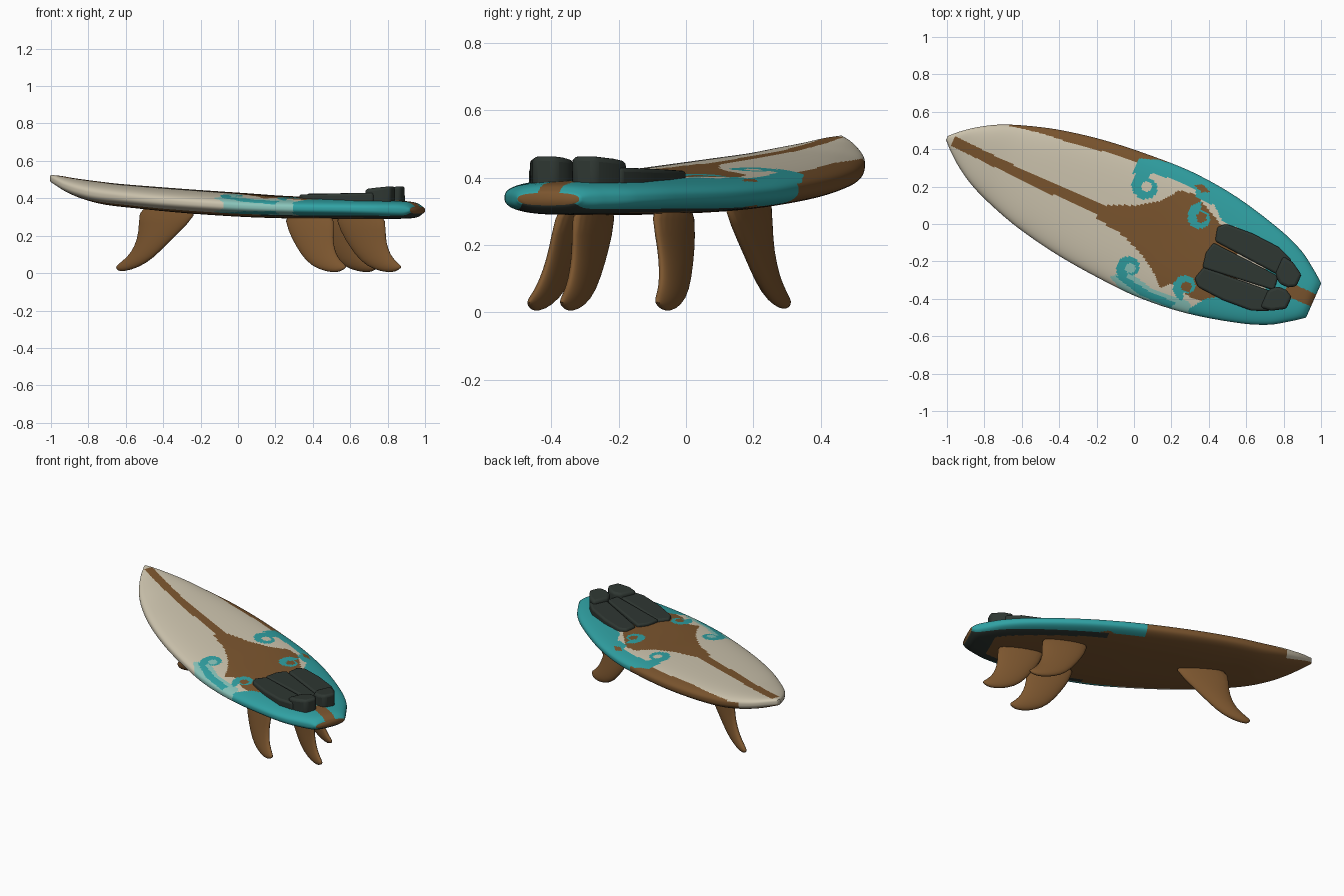
import bpy, bmesh, math
from mathutils import Vector

if "Cube" in bpy.data.objects:
    bpy.data.objects.remove(bpy.data.objects["Cube"])

AXIS = Vector((0.914, -0.405))      # nose to tail
SIDE = Vector((0.405, 0.914))       # towards the back rail
NOSE = Vector((-1.0, 0.46))


def place(u, v, z):
    p = NOSE + AXIS * u + SIDE * v
    return Vector((p.x, p.y, z))


def material(name, rgb):
    m = bpy.data.materials.new(name)
    m.use_nodes = True
    m.diffuse_color = (*rgb, 1)
    m.node_tree.nodes["Principled BSDF"].inputs["Base Color"].default_value = (*rgb, 1)
    return m


CREAM, BROWN, TEAL, PALE, DARK = range(5)
MATS = [material("cream", (0.62, 0.56, 0.43)), material("wood_brown", (0.2, 0.092, 0.028)),
        material("teal", (0.03, 0.36, 0.37)), material("pale_teal", (0.25, 0.55, 0.49)),
        material("charcoal_green", (0.028, 0.038, 0.032))]


def finish(bm, name, mats, angle=60):
    bmesh.ops.recalc_face_normals(bm, faces=bm.faces)
    mesh = bpy.data.meshes.new(name)
    bm.to_mesh(mesh)
    bm.free()
    for m in mats:
        mesh.materials.append(m)
    ob = bpy.data.objects.new(name, mesh)
    bpy.context.collection.objects.link(ob)
    bpy.ops.object.select_all(action="DESELECT")
    ob.select_set(True)
    bpy.context.view_layer.objects.active = ob
    bpy.ops.object.shade_smooth_by_angle(angle=math.radians(angle))
    return ob


def loft(bm, rings, paint=None):
    rows = [[bm.verts.new(p) for p in ring] for ring in rings]
    n = len(rows[0])
    for i in range(len(rows) - 1):
        for j in range(n):
            k = (j + 1) % n
            f = bm.faces.new((rows[i][j], rows[i][k], rows[i + 1][k], rows[i + 1][j]))
            if paint:
                f.material_index = paint(i, j)
    for row, i in ((rows[0], 0), (rows[-1], len(rows) - 2)):
        f = bm.faces.new(row)
        if paint:
            f.material_index = paint(i, 0)


# Board stations: distance from nose, half width, underside, deck
STATIONS = [(0, .012, .487, .525), (.05, .06, .462, .52), (.12, .115, .43, .508),
            (.22, .175, .395, .495), (.35, .228, .365, .48), (.54, .285, .345, .465),
            (.8, .333, .322, .447), (1.1, .36, .303, .428), (1.3, .364, .295, .415),
            (1.55, .338, .29, .405), (1.83, .272, .29, .397), (1.98, .215, .29, .39),
            (2.08, .15, .292, .383), (2.12, .12, .298, .374), (2.145, .1, .318, .355)]


def slope(i, c):
    a, b = STATIONS[max(i - 1, 0)], STATIONS[min(i + 1, len(STATIONS) - 1)]
    return (b[c] - a[c]) / (b[0] - a[0])


def station(u):
    i = 0
    while i < len(STATIONS) - 2 and u > STATIONS[i + 1][0]:
        i += 1
    a, b = STATIONS[i], STATIONS[i + 1]
    d = b[0] - a[0]
    t = (u - a[0]) / d
    h = t * t * (3 - 2 * t)
    return [a[c] + (b[c] - a[c]) * h + d * t * (1 - t) *
            (slope(i, c) * (1 - t) - slope(i + 1, c) * t) for c in (1, 2, 3)]


# Painted shapes on the deck
BROWN_PATCH = [(-.2, .1), (.03, .1), (.16, .13), (.24, .18), (.33, .16), (.42, .05), (.55, -.1),
               (.55, -.3), (.4, -.42), (.3, -.39), (.2, -.32), (.14, -.34), (.1, -.25),
               (.03, -.15), (-.06, -.06), (-.2, .03)]
TAIL_PAINT = [(.33, .3), (1.2, -.2), (.9, -.7), (.25, -.6), (.3, -.45), (.38, -.4),
              (.7, -.36), (.7, -.1), (.47, .02), (.43, .1), (.33, .14)]
TOP_WAVE = [(-.01, .27), (.03, .35), (.17, .34), (.36, .27), (.4, .14), (.3, .2), (.17, .25), (.06, .28)]
LOW_WAVE = [(-.13, -.28), (-.03, -.25), (.1, -.35), (.3, -.42), (.34, -.6), (.05, -.5)]
LOW_STREAK = [(-.1, -.28), (-.05, -.28), (.08, -.36), (.22, -.42), (.2, -.45), (.03, -.38)]
BLOB = [(.32, .21), (.37, .21), (.41, .17), (.36, .17)]
# Curls: centre, radius, start angle, turning direction, eye colour
CURLS = [(.07, .2, .1, 1.3, 1, CREAM), (.36, .035, .085, 1.6, 1, BROWN),
         (-.02, -.235, .085, -1.9, -1, PALE), (.28, -.335, .08, -1.9, -1, BROWN)]


def inside(poly, x, y):
    hit = False
    for (ax, ay), (bx, by) in zip(poly, poly[1:] + poly[:1]):
        if (ay > y) != (by > y) and x < ax + (y - ay) * (bx - ax) / (by - ay):
            hit = not hit
    return hit


def deck_colour(u, v, w, x, y):
    for cx, cy, radius, start, turn, eye in CURLS:
        r = math.hypot(x - cx, y - cy)
        a = (turn * (math.atan2(y - cy, x - cx) - start)) % math.tau / math.tau
        if r < .028:
            return eye
        if r < radius * (1 - .6 * a):
            return TEAL
    if u > 1.98 and abs(v) < .036:
        return BROWN
    if inside(BLOB, x, y):
        return BROWN
    if inside(TAIL_PAINT, x, y) or inside(TOP_WAVE, x, y) or inside(LOW_STREAK, x, y):
        return TEAL
    if inside(LOW_WAVE, x, y):
        return PALE
    if inside(BROWN_PATCH, x, y) or (.035 < u < 1.05 and abs(v + .02 * min(u * 2, 1)) < .028):
        return BROWN
    if .28 < u < 1.13 and v > w - .06 * min(1, (u - .22) * 2.5):
        return BROWN
    return CREAM


# Board
ROWS, SEGS = 240, 180
LENGTH = STATIONS[-1][0]


def section(u, j):
    w, low, high = station(u)
    t = math.tau * j / SEGS
    s = math.sin(t)
    rise = max(0, 1 - abs(s) ** 2.6) ** (1 / 2.6) * math.copysign(1, math.cos(t))
    return w * s, (low + high) / 2 + (high - low) / 2 * rise, w, rise


def board_paint(i, j):
    u = LENGTH * (i + .5) / ROWS
    v, z, w, rise = section(u, j + .5)
    if rise < -.68:
        return DARK if u > 2.0 or (u > 1.35 and abs(v) > w - .1) else BROWN
    if rise < .3 and v > 0 and .2 < u < 1.13:
        return BROWN
    p = place(u, v, z)
    return deck_colour(u, v, w, p.x, p.y)


bm = bmesh.new()
loft(bm, [[place(u, *section(u, j)[:2]) for j in range(SEGS)]
          for u in (LENGTH * i / ROWS for i in range(ROWS + 1))], board_paint)
finish(bm, "board", MATS)

# Fins: matching leading and trailing edge points
NOSE_FIN = [((-.02, .36), (.36, .38)), ((.07, .26), (.355, .26)), ((.18, .165), (.365, .18)),
            ((.27, .08), (.4, .11)), ((.355, .03), (.445, .07)), ((.44, .008), (.48, .045)),
            ((.48, .012), (.492, .032))]
TAIL_FIN = [((-.02, .34), (.3, .34)), ((.035, .22), (.298, .22)), ((.08, .15), (.303, .16)),
            ((.15, .06), (.325, .1)), ((.23, .018), (.355, .065)), ((.31, .002), (.385, .042)),
            ((.36, .008), (.392, .03))]


def fin(name, pairs, u0, v0, direction, lean):
    rings = []
    for i, (lead, trail) in enumerate(pairs):
        thick = (.03, .029, .028, .026, .023, .018, .008)[i]
        ring = []
        for k in range(20):
            a = math.tau * k / 20
            f = .5 - .5 * math.cos(a)
            s = lead[0] + (trail[0] - lead[0]) * f
            z = lead[1] + (trail[1] - lead[1]) * f
            ring.append(place(u0 + direction * s, v0 + lean * (.32 - z) + thick * math.sin(a), z))
        rings.append(ring)
    bm = bmesh.new()
    loft(bm, rings)
    ob = finish(bm, name, [MATS[BROWN]], 80)
    sub = ob.modifiers.new("smooth", "SUBSURF")
    sub.levels = sub.render_levels = 1


fin("nose_fin", NOSE_FIN, .87, 0, -1, 0)
fin("tail_fin", TAIL_FIN, 1.66, 0, 1, 0)
fin("left_side_fin", TAIL_FIN, 1.43, .15, 1, .2)
fin("right_side_fin", TAIL_FIN, 1.43, -.15, 1, -.2)


# Grip pad pieces
def pad(name, outline, low, front, rear, bevel):
    us = [u for u, v in outline]
    bm = bmesh.new()
    rings = []
    for top in (False, True):
        rings.append([place(u, v, front + (rear - front) * (u - min(us)) / (max(us) - min(us))
                            if top else low) for u, v in outline])
    loft(bm, rings)
    ob = finish(bm, name, [MATS[DARK]], 50)
    b = ob.modifiers.new("round", "BEVEL")
    b.width, b.segments, b.limit_method = bevel, 3, "ANGLE"


pad("centre_grip", [(1.53, -.08), (1.515, 0), (1.53, .065), (1.92, .042), (1.93, -.036)],
    .37, .424, .43, .01)
for name, s in (("left", 1), ("right", -1)):
    pad(name + "_grip", [(1.535, s * .076), (1.515, s * .15), (1.55, s * .185), (1.7, s * .195),
                         (1.86, s * .185), (1.95, s * .15), (1.95, s * .045)], .35, .42, .43, .012)
    pad(name + "_kick", [(1.9, s * .046), (1.9, s * .15), (1.96, s * .142), (2.03, s * .1),
                         (2.03, s * .03), (1.99, s * .008), (1.94, s * .008)], .35, .45, .465, .016)
